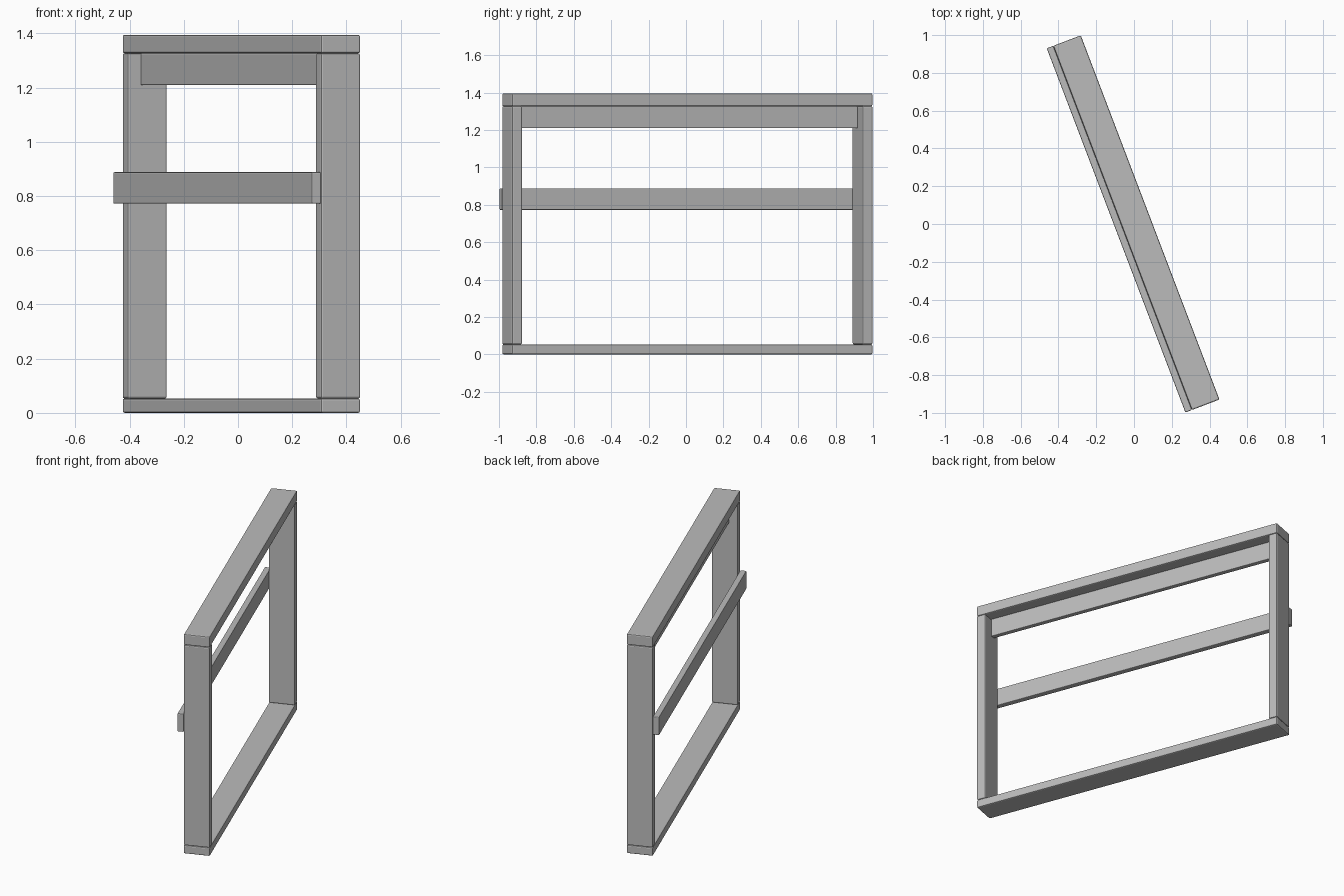
import bpy, bmesh
from math import radians
from mathutils import Matrix

if "Cube" in bpy.data.objects:
    bpy.data.objects.remove(bpy.data.objects["Cube"], do_unlink=True)

# One plain grey for the whole frame
grey = bpy.data.materials.new("plain_grey")
grey.use_nodes = True
GREY = (0.5, 0.5, 0.5, 1.0)
grey.diffuse_color = GREY
grey.node_tree.nodes["Principled BSDF"].inputs["Base Color"].default_value = GREY

# The frame stands turned about the vertical axis
TURN = Matrix.Translation((0.0125, 0.007, 0)) @ Matrix.Rotation(radians(20.85), 4, 'Z')


def board(name, x, y, z, bevel=0.007):
    """Box between (min, max) pairs in the frame's own axes, with eased edges."""
    bm = bmesh.new()
    bmesh.ops.create_cube(bm, size=1)
    for v in bm.verts:
        v.co = [pair[0] if c < 0 else pair[1] for c, pair in zip(v.co, (x, y, z))]
    bmesh.ops.bevel(bm, geom=bm.edges[:], offset=bevel, segments=2,
                    profile=0.5, affect='EDGES')
    mesh = bpy.data.meshes.new(name)
    bm.to_mesh(mesh)
    bm.free()
    mesh.materials.append(grey)
    obj = bpy.data.objects.new(name, mesh)
    bpy.context.collection.objects.link(obj)
    obj.matrix_world = TURN
    return obj


HALF_W, HALF_L, POST = 0.078, 1.0315, 0.058
BASE, UNDER, TOP = 0.053, 1.327, 1.395
WIDTH, LENGTH = (-HALF_W, HALF_W), (-HALF_L, HALF_L)
INNER = HALF_L - POST

# Top and bottom boards
board("top_board", WIDTH, LENGTH, (UNDER, TOP))
board("bottom_board", WIDTH, LENGTH, (0, BASE))

# End uprights
board("front_upright", WIDTH, (-HALF_L, -INNER), (BASE, UNDER))
board("back_upright", WIDTH, (INNER, HALF_L), (BASE, UNDER))

# Apron under the top board, between the uprights
board("apron", (-0.027, 0.004), (-INNER, INNER), (1.209, UNDER), 0.004)

# Middle rail fixed across the outside of the uprights
board("middle_rail", (-HALF_W - 0.037, -HALF_W), LENGTH, (0.772, 0.888), 0.005)
